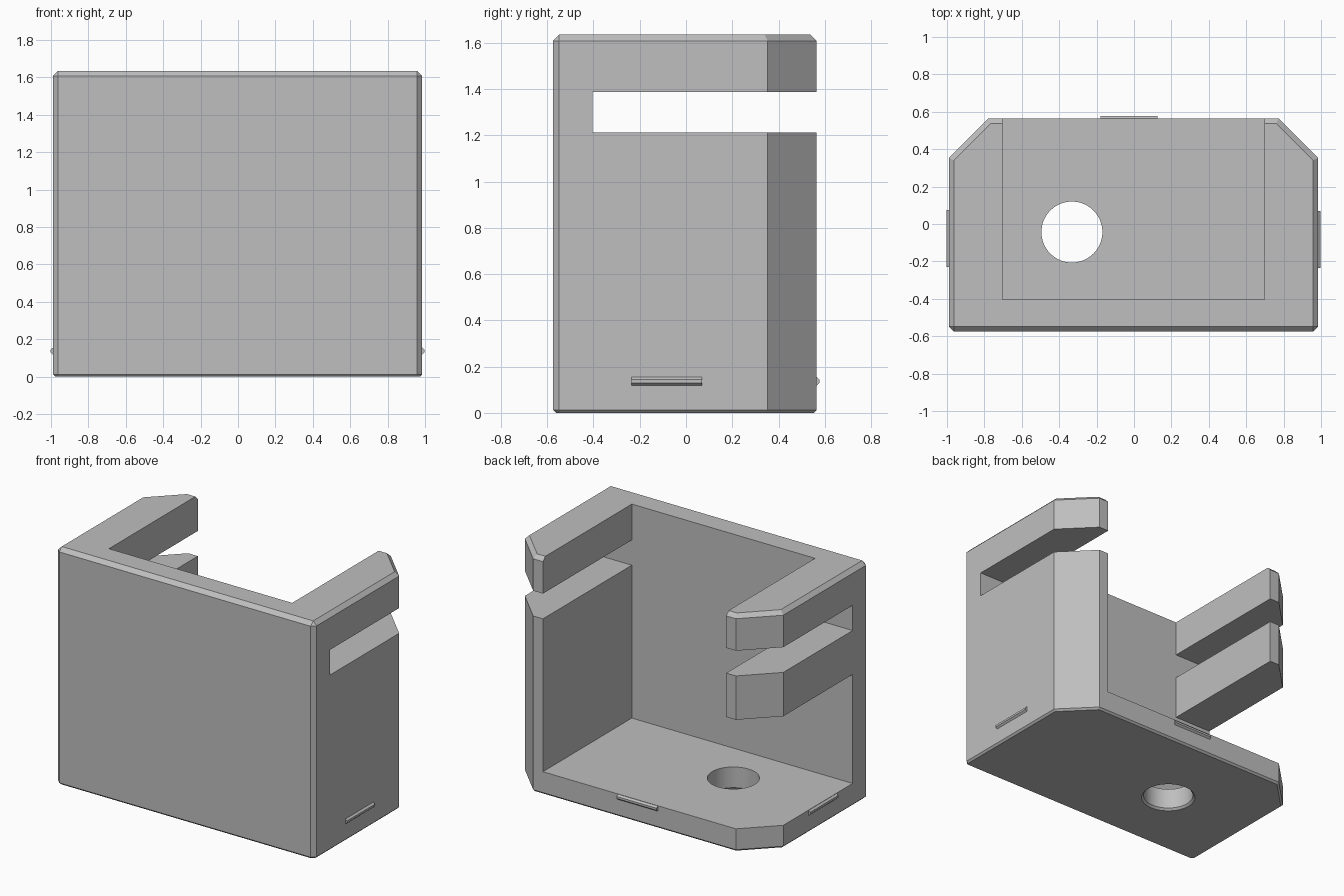
import bpy, bmesh, math
from mathutils import Vector, Matrix

if "Cube" in bpy.data.objects:
    bpy.data.objects.remove(bpy.data.objects["Cube"], do_unlink=True)

grey = bpy.data.materials.new("plain grey")
grey.use_nodes = True
colour = (0.52, 0.52, 0.52, 1)
grey.diffuse_color = colour
grey.node_tree.nodes["Principled BSDF"].inputs["Base Color"].default_value = colour

LEFT, RIGHT, FRONT, BACK, TOP = 0.985, -0.99, -0.575, 0.565, 1.635
CORNER = 0.213
FLOOR, POCKET_FRONT = 0.157, -0.405
MID = (LEFT + RIGHT) / 2


def finish(bm, name):
    bmesh.ops.recalc_face_normals(bm, faces=bm.faces)
    mesh = bpy.data.meshes.new(name)
    bm.to_mesh(mesh)
    bm.free()
    mesh.materials.append(grey)
    obj = bpy.data.objects.new(name, mesh)
    bpy.context.collection.objects.link(obj)
    return obj


def prism(bm, points, direction):
    """Extrude a closed polygon along a direction."""
    face = bm.faces.new([bm.verts.new(p) for p in points])
    new = bmesh.ops.extrude_face_region(bm, geom=[face])["geom"]
    verts = [v for v in new if isinstance(v, bmesh.types.BMVert)]
    bmesh.ops.translate(bm, verts=verts, vec=direction)


def cut(target, cutter):
    cutter.hide_render = True
    mod = target.modifiers.new("cut", "BOOLEAN")
    mod.operation, mod.solver, mod.object = "DIFFERENCE", "EXACT", cutter
    bpy.context.view_layer.objects.active = target
    bpy.ops.object.modifier_apply(modifier=mod.name)
    bpy.data.objects.remove(cutter, do_unlink=True)


def box_cutter(name, low, high):
    low, high = Vector(low), Vector(high)
    bm = bmesh.new()
    bmesh.ops.create_cube(bm, size=1, matrix=Matrix.Translation((low + high) / 2)
                          @ Matrix.Diagonal((*(high - low), 1)))
    return finish(bm, name)


# Solid body with clipped back corners and chamfered edges
bm = bmesh.new()
outline = [(RIGHT, FRONT), (LEFT, FRONT), (LEFT, BACK - CORNER), (LEFT - CORNER, BACK),
           (RIGHT + CORNER, BACK), (RIGHT, BACK - CORNER)]
prism(bm, [(x, y, 0) for x, y in outline], (0, 0, TOP))


def bevel_where(rule, size):
    edges = [e for e in bm.edges if rule(*(v.co for v in e.verts))]
    bmesh.ops.bevel(bm, geom=edges, offset=size, segments=1, affect="EDGES")


bevel_where(lambda a, b: min(a.z, b.z) > TOP - 0.01
            or (abs(a.z - b.z) > 1 and a.y < FRONT + 0.01), 0.027)
bevel_where(lambda a, b: max(a.z, b.z) < 0.001, 0.013)
body = finish(bm, "bracket_body")

# Open pocket, slot through both side walls, and window in the right wall
cut(body, box_cutter("pocket", (MID - 0.7, POCKET_FRONT, FLOOR), (MID + 0.7, 1, 2)))
cut(body, box_cutter("side_slot", (-1.5, POCKET_FRONT, 1.213), (1.5, 1, 1.387)))
cut(body, box_cutter("side_window", (-1.5, POCKET_FRONT, FLOOR), (MID, 1, 0.91)))

# Floor hole with a chamfered underside
for name, r1, r2, low, high in (("floor_hole", 0.163, 0.163, -0.1, 0.4),
                                ("hole_chamfer", 0.227, 0.163, -0.05, 0.014)):
    bm = bmesh.new()
    bmesh.ops.create_cone(bm, cap_ends=True, segments=64, radius1=r1, radius2=r2,
                          depth=high - low,
                          matrix=Matrix.Translation((-0.332, -0.043, (low + high) / 2)))
    cut(body, finish(bm, name))

bpy.ops.object.select_all(action="DESELECT")
body.select_set(True)
bpy.context.view_layer.objects.active = body
bpy.ops.object.shade_smooth_by_angle(angle=math.radians(25))


# Small snap ridges on the floor edges
def ridge(name, start, along, out):
    bm = bmesh.new()
    profile = [(-0.01, -0.018), (0, -0.018), (0.0125, -0.007),
               (0.0125, 0.007), (0, 0.018), (-0.01, 0.018)]
    prism(bm, [Vector(start) + Vector(out) * d + Vector((0, 0, h)) for d, h in profile], along)
    finish(bm, name)


ridge("left_ridge", (LEFT, -0.235, 0.137), (0, 0.305, 0), (1, 0, 0))
ridge("right_ridge", (RIGHT, -0.23, 0.137), (0, 0.305, 0), (-1, 0, 0))
ridge("back_ridge", (-0.18, BACK, 0.137), (0.305, 0, 0), (0, 1, 0))
